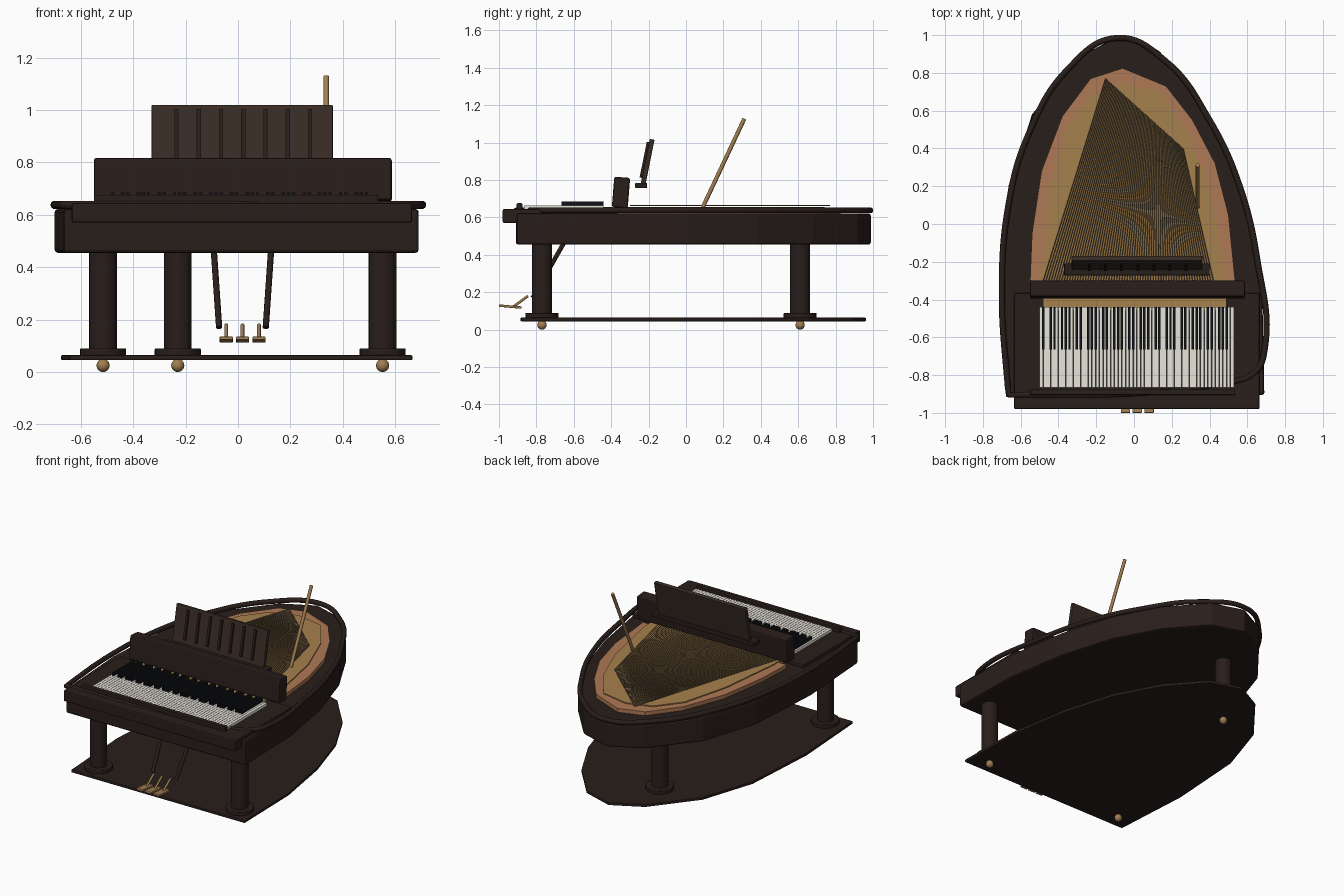
import bpy, bmesh, math
from mathutils import Vector, Matrix

if "Cube" in bpy.data.objects:
    bpy.data.objects.remove(bpy.data.objects["Cube"])


def mat(name, r, g, b):
    m = bpy.data.materials.new(name)
    m.diffuse_color = (r, g, b, 1)
    m.use_nodes = True
    m.node_tree.nodes["Principled BSDF"].inputs["Base Color"].default_value = m.diffuse_color
    return m


DARK = mat("dark_wood", 0.022, 0.013, 0.011)
DESK = mat("desk_wood", 0.04, 0.025, 0.018)
GOLD = mat("gold_plate", 0.38, 0.22, 0.075)
BOARD = mat("soundboard_wood", 0.42, 0.19, 0.09)
BRASS = mat("brass", 0.36, 0.21, 0.08)
IVORY = mat("ivory", 0.8, 0.78, 0.7)
EBONY = mat("ebony", 0.006, 0.007, 0.009)
STEEL = mat("string_steel", 0.16, 0.11, 0.06)


def finish(name, bm, m, bevel=0, smooth=False):
    bmesh.ops.recalc_face_normals(bm, faces=bm.faces)
    me = bpy.data.meshes.new(name)
    bm.to_mesh(me)
    bm.free()
    ob = bpy.data.objects.new(name, me)
    bpy.context.collection.objects.link(ob)
    me.materials.append(m)
    if bevel:
        b = ob.modifiers.new("bevel", 'BEVEL')
        b.width, b.segments, b.limit_method = bevel, 2, 'ANGLE'
    if smooth:
        bpy.context.view_layer.objects.active = ob
        ob.select_set(True)
        bpy.ops.object.shade_smooth_by_angle(angle=math.radians(40))
        ob.select_set(False)
    return ob


def add_box(bm, lo, hi, tilt=0):
    lo, hi = Vector(lo), Vector(hi)
    M = (Matrix.Translation((lo + hi) / 2) @ Matrix.Rotation(tilt, 4, 'X')
         @ Matrix.Diagonal((*(hi - lo), 1)))
    bmesh.ops.create_cube(bm, size=1, matrix=M)


def box(name, lo, hi, m, bevel=0.004, tilt=0):
    bm = bmesh.new()
    add_box(bm, lo, hi, tilt)
    return finish(name, bm, m, bevel)


def add_rod(bm, a, b, r, n=12):
    a, b = Vector(a), Vector(b)
    d = b - a
    M = Matrix.Translation((a + b) / 2) @ d.to_track_quat('Z', 'Y').to_matrix().to_4x4()
    bmesh.ops.create_cone(bm, cap_ends=True, segments=n, radius1=r, radius2=r,
                          depth=d.length, matrix=M)


def rod(name, a, b, r, m, n=24, bevel=0):
    bm = bmesh.new()
    add_rod(bm, a, b, r, n)
    return finish(name, bm, m, bevel, True)


def slab(name, pts, z0, z1, m, bevel=0):
    bm = bmesh.new()
    f = bm.faces.new([bm.verts.new((x, y, z0)) for x, y in pts])
    up = bmesh.ops.extrude_face_region(bm, geom=[f])["geom"]
    bmesh.ops.translate(bm, vec=(0, 0, z1 - z0),
                        verts=[v for v in up if isinstance(v, bmesh.types.BMVert)])
    return finish(name, bm, m, bevel)


# Case and lower platform share one faceted outline
outline = [(-.665, -.91), (-.70, -.35), (-.665, .2), (-.54, .58), (-.30, .88), (-.09, .99),
           (.13, .92), (.34, .68), (.5, .38), (.61, .02), (.68, -.4), (.69, -.905)]
slab("case", outline, .455, .622, DARK, .012)
slab("lower_platform", [(x * .965, y * .972) for x, y in outline], .045, .064, DARK, .004)

# Smooth rim moulding running around the case top
rim_pts = [(-.665, -.905), (-.70, -.37), (-.665, .1), (-.565, .46), (-.35, .82), (-.09, .985),
           (.17, .86), (.4, .55), (.56, .2), (.655, -.2), (.694, -.65), (.64, -.785),
           (.45, -.845), (.05, -.895)]
cu = bpy.data.curves.new("rim_moulding", 'CURVE')
cu.dimensions, cu.bevel_depth, cu.bevel_resolution = '3D', .016, 3
sp = cu.splines.new('BEZIER')
sp.bezier_points.add(len(rim_pts) - 1)
for i, (p, (x, y)) in enumerate(zip(sp.bezier_points, rim_pts)):
    p.co = (x, y, .638)
    p.handle_left_type = p.handle_right_type = 'VECTOR' if i == 0 else 'AUTO'
sp.use_cyclic_u = True
cu.materials.append(DARK)
bpy.context.collection.objects.link(bpy.data.objects.new("rim_moulding", cu))

# Soundboard and metal plate
slab("soundboard", [(-.55, -.3), (-.54, -.05), (-.49, .28), (-.38, .57), (-.23, .77), (-.06, .825),
                    (.17, .73), (.31, .55), (.43, .32), (.5, .05), (.535, -.3)], .61, .648, BOARD)
slab("metal_plate", [(-.48, -.46), (-.49, -.25), (-.44, .2), (-.355, .52), (-.23, .68),
                     (-.06, .74), (.135, .7), (.285, .49), (.4, .19), (.485, -.25),
                     (.49, -.46)], .61, .655, GOLD)

# Strings fanning from the fallboard to the bridge line
bm = bmesh.new()
N = 66
for i in range(N):
    t = i / (N - 1)
    add_rod(bm, (-.48 + .9 * t, -.3, .664), (-.15 + .41 * t, .77 - .37 * t, .664), .0022, 4)
finish("strings", bm, STEEL)

# Keyboard
box("keybed", (-.635, -.98, .57), (.665, -.365, .645), DARK, .008)
box("key_slip", (-.55, -.905, .64), (.535, -.875, .676), DARK)
white, black = bmesh.new(), bmesh.new()
pitch = 1.03 / 52
for i in range(52):
    x = -.5 + i * pitch
    add_box(white, (x + .001, -.865, .64), (x + pitch - .001, -.44, .664))
    # black key follows A, C, D, F, G
    if i % 7 in (0, 2, 3, 5, 6) and i < 51:
        xc = x + pitch
        add_box(black, (xc - .0065, -.665, .655), (xc + .0065, -.44, .686))
finish("white_keys", white, IVORY)
finish("black_keys", black, EBONY)

# Fallboard
box("fallboard", (-.55, -.39, .652), (.587, -.305, .815), DARK, .01, -.08)

# Music desk with ledge and slats
TILT = -.2
box("music_desk", (-.33, -.219, .768), (.362, -.193, 1.02), DESK, .004, TILT)
box("desk_ledge", (-.37, -.272, .757), (.4, -.208, .785), DARK)
bm = bmesh.new()
for i in range(7):
    x = -.235 + .085 * i
    add_box(bm, (x - .008, -.229, .81), (x + .008, -.212, 1.005), TILT)
finish("desk_slats", bm, DARK)

# Lid prop stick
rod("prop_stick", (.337, .09, .655), (.337, .312, 1.128), .011, BRASS, 12)

# Legs with round feet and ball casters
for name, x, y in (("front_left", -.515, -.77), ("front_right", .552, -.77), ("back", -.23, .61)):
    rod(name + "_leg", (x, y, .08), (x, y, .46), .053, DARK, 32)
    rod(name + "_foot", (x, y, .062), (x, y, .09), .088, DARK, 32, .004)
    bm = bmesh.new()
    bmesh.ops.create_uvsphere(bm, u_segments=20, v_segments=12, radius=.025,
                              matrix=Matrix.Translation((x, y, .025)))
    finish(name + "_caster", bm, BRASS, 0, True)

# Pedal lyre rods and pedals
for name, s in (("left", -1), ("right", 1)):
    rod(name + "_lyre_rod", (.017 + s * .109, -.655, .46), (.017 + s * .089, -.82, .17), .012, DARK, 12)
for name, x in (("left", -.045), ("middle", .017), ("right", .08)):
    box(name + "_pedal", (x - .025, -1.0, .117), (x + .025, -.88, .13), BRASS, .003, -.09)
    rod(name + "_pedal_stem", (x, -.92, .125), (x, -.845, .18), .007, BRASS, 12)
